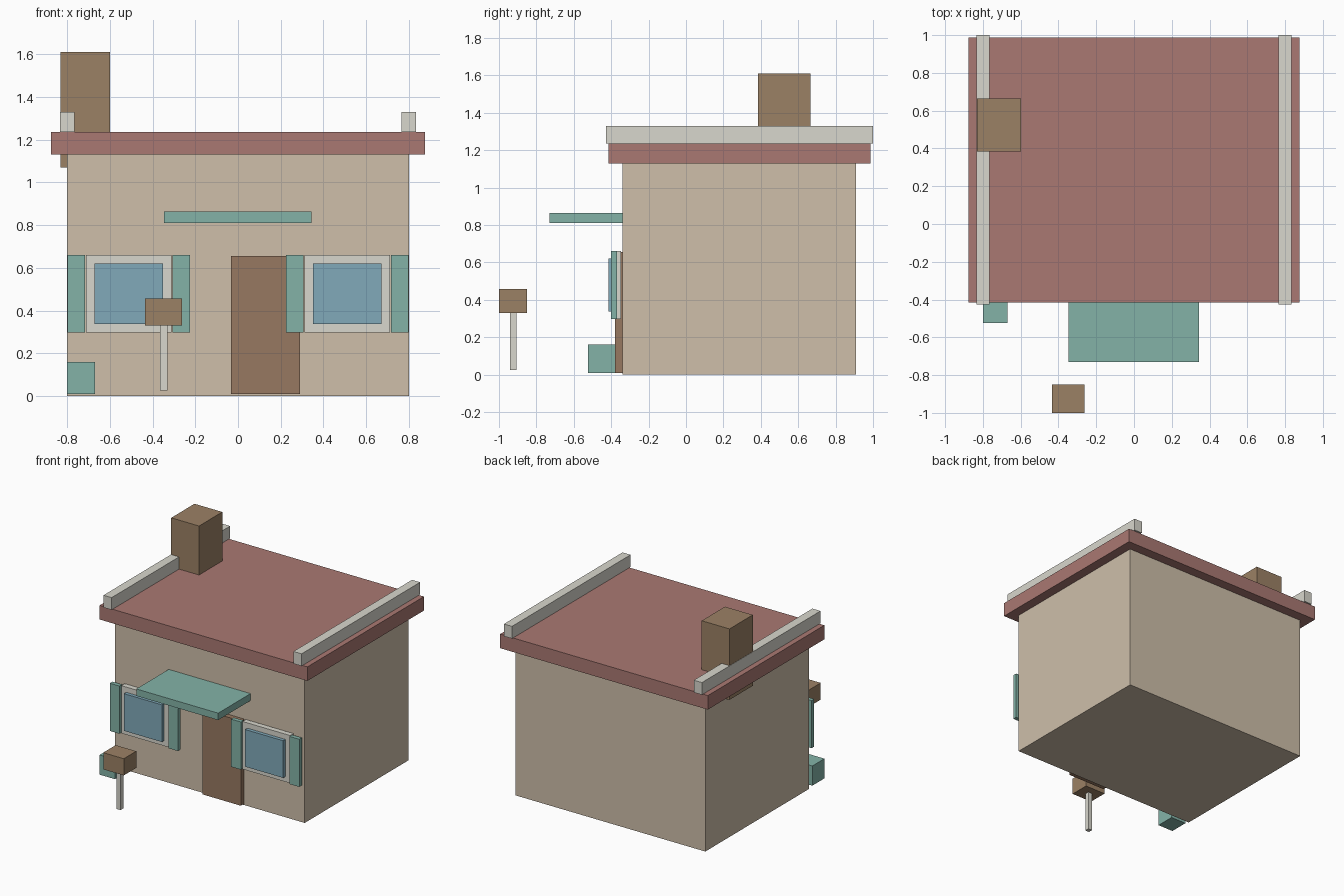
import bpy
import bmesh
from mathutils import Vector

if "Cube" in bpy.data.objects:
    bpy.data.objects.remove(bpy.data.objects["Cube"])


def material(name, rgb):
    mat = bpy.data.materials.new(name)
    mat.diffuse_color = (*rgb, 1)
    mat.use_nodes = True
    mat.node_tree.nodes["Principled BSDF"].inputs["Base Color"].default_value = mat.diffuse_color
    return mat


TAN = material("wall_tan", (0.62, 0.52, 0.40))
RED = material("roof_red", (0.40, 0.19, 0.17))
WHITE = material("trim_white", (0.69, 0.68, 0.61))
TEAL = material("teal", (0.23, 0.45, 0.39))
BROWN = material("brown", (0.33, 0.22, 0.13))
DOOR = material("door_brown", (0.31, 0.19, 0.12))
BLUE = material("glass_blue", (0.22, 0.40, 0.49))


def box(name, x, y, z, mat):
    """Box from (min, max) ranges on each axis."""
    bm = bmesh.new()
    bmesh.ops.create_cube(bm, size=1)
    size = Vector((x[1] - x[0], y[1] - y[0], z[1] - z[0]))
    centre = Vector((x[0] + x[1], y[0] + y[1], z[0] + z[1])) / 2
    bmesh.ops.scale(bm, vec=size, verts=bm.verts)
    mesh = bpy.data.meshes.new(name)
    bm.to_mesh(mesh)
    bm.free()
    mesh.materials.append(mat)
    obj = bpy.data.objects.new(name, mesh)
    obj.location = centre
    bpy.context.collection.objects.link(obj)
    return obj


def around(c, half):
    return (c - half, c + half)


# House body, roof slab and chimney
box("walls", (-0.8, 0.8), (-0.34, 0.91), (0, 1.13), TAN)
box("roof", (-0.875, 0.875), (-0.415, 0.987), (1.13, 1.237), RED)
box("chimney", (-0.832, -0.598), (0.385, 0.665), (1.07, 1.61), BROWN)

# Door and awning
box("door", (-0.033, 0.29), (-0.38, -0.34), (0.01, 0.655), DOOR)
box("awning", (-0.346, 0.344), (-0.73, -0.34), (0.81, 0.863), TEAL)

# Roof rails and windows, one per side
for side, s in (("left", -1), ("right", 1)):
    box(f"roof_rail_{side}", around(0.8 * s, 0.034), (-0.427, 1.0), (1.237, 1.33), WHITE)
    wx = 0.511 * s
    box(f"window_frame_{side}", around(wx, 0.2), (-0.388, -0.348), (0.297, 0.66), WHITE)
    box(f"window_glass_{side}", around(wx, 0.16), (-0.415, -0.375), (0.337, 0.62), BLUE)
    for edge, e in (("outer", 1), ("inner", -1)):
        box(f"shutter_{edge}_{side}", around(wx + 0.246 * e * s, 0.041),
            (-0.402, -0.37), (0.297, 0.66), TEAL)

# Planter by the front corner
box("planter", (-0.8, -0.67), (-0.523, -0.377), (0.01, 0.16), TEAL)

# Mailbox on a post
box("mailbox_post", around(-0.348, 0.017), around(-0.924, 0.017), (0.025, 0.335), WHITE)
box("mailbox", (-0.435, -0.262), (-1.0, -0.85), (0.33, 0.457), BROWN)
